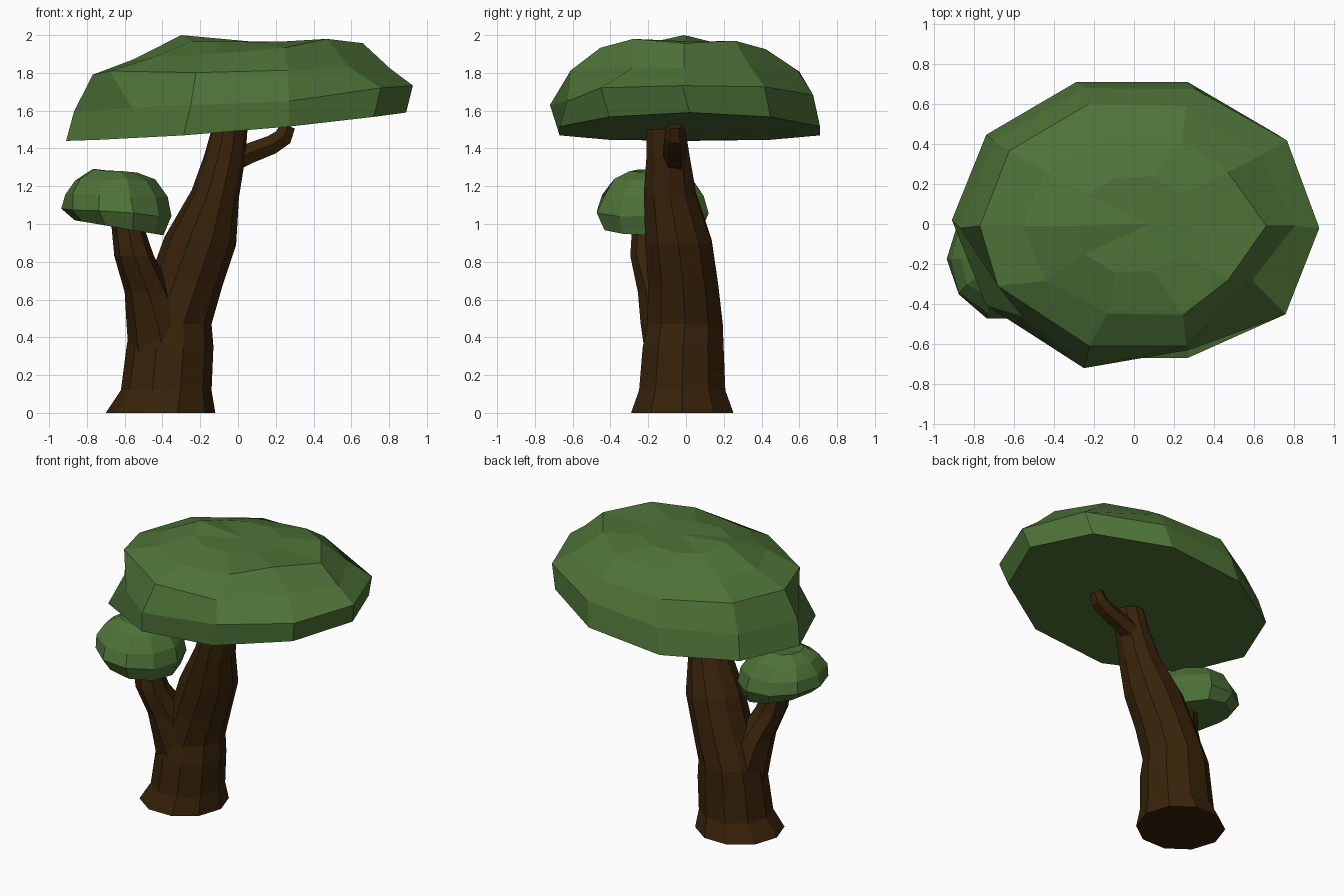
import bpy, bmesh, math, random
from mathutils import Vector

if "Cube" in bpy.data.objects:
    bpy.data.objects.remove(bpy.data.objects["Cube"])

random.seed(4)


def material(name, rgb):
    m = bpy.data.materials.new(name)
    m.diffuse_color = (*rgb, 1)
    m.use_nodes = True
    m.node_tree.nodes["Principled BSDF"].inputs["Base Color"].default_value = m.diffuse_color
    return m


GREEN = material("leaf green", (0.076, 0.172, 0.039))
BROWN = material("bark brown", (0.040, 0.0165, 0.003))


def finish(name, bm, mat):
    bmesh.ops.recalc_face_normals(bm, faces=bm.faces)
    mesh = bpy.data.meshes.new(name)
    bm.to_mesh(mesh)
    bm.free()
    mesh.materials.append(mat)
    ob = bpy.data.objects.new(name, mesh)
    bpy.context.collection.objects.link(ob)


def bridge(bm, loops):
    sides = len(loops[0])
    for lo, hi in zip(loops, loops[1:]):
        for k in range(sides):
            n = (k + 1) % sides
            bm.faces.new((lo[k], lo[n], hi[n], hi[k]))


def loft(name, rings, mat, sides=10, jitter=0.0, apex=None, bend=0.0, moves={}):
    """Rings are (cx, cy, z, rx, ry, z tilt along x); bend curves the first ring.
    Moves place single (ring, side) points."""
    bm = bmesh.new()
    loops = []
    for i, (cx, cy, z, rx, ry, tilt) in enumerate(rings):
        loop = []
        for k in range(sides):
            c, s = math.cos(math.tau * k / sides), math.sin(math.tau * k / sides)
            j = random.uniform(-jitter, jitter) if i else 0
            p = (cx + (rx + j) * c, cy + (ry + j) * s,
                 z + tilt * c + j * 0.6 + (0 if i else bend * c * c))
            loop.append(bm.verts.new(moves.get((i, k), p)))
        loops.append(loop)
    bridge(bm, loops)
    bm.faces.new(loops[0][::-1])
    if apex:
        tip = bm.verts.new(apex)
        for k in range(sides):
            bm.faces.new((loops[-1][k], loops[-1][(k + 1) % sides], tip))
    else:
        bm.faces.new(loops[-1])
    finish(name, bm, mat)


def tube(name, path, radii, mat, sides=6):
    """Branch swept along a path in the xz plane."""
    bm = bmesh.new()
    pts = [Vector(p) for p in path]
    loops = []
    for i, p in enumerate(pts):
        d = (pts[min(i + 1, len(pts) - 1)] - pts[max(i - 1, 0)]).normalized()
        u = Vector((0, 1, 0))
        v = d.cross(u)
        loops.append([bm.verts.new(p + radii[i] * (u * math.cos(math.tau * k / sides)
                                                   + v * math.sin(math.tau * k / sides)))
                      for k in range(sides)])
    bridge(bm, loops)
    bm.faces.new(loops[0])
    bm.faces.new(loops[-1])
    finish(name, bm, mat)


# Main trunk, flared at the foot and leaning right
loft("trunk", [
    (-0.41, -0.02, 0.00, 0.29, 0.285, 0),
    (-0.38, -0.02, 0.12, 0.24, 0.24, 0),
    (-0.36, -0.015, 0.35, 0.23, 0.225, 0),
    (-0.355, -0.005, 0.47, 0.215, 0.21, 0),
    (-0.28, -0.015, 0.68, 0.20, 0.195, 0),
    (-0.20, -0.04, 0.91, 0.19, 0.185, -0.02),
    (-0.12, -0.085, 1.16, 0.125, 0.145, -0.02),
    (-0.07, -0.095, 1.36, 0.11, 0.12, 0),
    (-0.045, -0.105, 1.50, 0.095, 0.108, 0)], BROWN)

# Left fork carrying the small crown
loft("left_fork", [
    (-0.40, -0.03, 0.33, 0.18, 0.19, 0),
    (-0.425, -0.05, 0.47, 0.165, 0.19, 0),
    (-0.475, -0.10, 0.64, 0.125, 0.155, 0),
    (-0.55, -0.18, 0.83, 0.105, 0.115, 0),
    (-0.585, -0.195, 0.99, 0.085, 0.09, 0)], BROWN, sides=8)

# Side branch under the large crown
tube("side_branch", [(-0.04, -0.06, 1.33), (0.05, -0.06, 1.37), (0.18, -0.06, 1.42),
                     (0.24, -0.06, 1.46), (0.265, -0.06, 1.52)],
     [0.068, 0.062, 0.058, 0.056, 0.045], BROWN)

# Large flat crown with a few dented corners
loft("large_crown", [
    (-0.01, 0.02, 1.49, 0.90, 0.725, 0.075),
    (0.03, -0.02, 1.665, 0.90, 0.735, 0.07),
    (0.02, -0.01, 1.81, 0.79, 0.635, 0.02),
    (0.055, -0.01, 1.915, 0.61, 0.46, 0.045),
    (0.00, 0.00, 1.965, 0.30, 0.25, 0.0)], GREEN, jitter=0.008,
    apex=(0.08, 0, 1.965), bend=0.025,
    moves={(1, 6): (-0.56, -0.46, 1.615), (2, 6): (-0.68, -0.31, 1.81),
           (1, 7): (-0.25, -0.72, 1.63), (1, 8): (0.27, -0.63, 1.65),
           (2, 1): (0.63, 0.34, 1.83), (2, 9): (0.59, -0.28, 1.83),
           (3, 9): (0.47, -0.28, 1.98), (3, 1): (0.47, 0.26, 1.97),
           (4, 5): (-0.30, -0.01, 2.0)})

# Small crown on the fork
loft("small_crown", [
    (-0.63, -0.175, 0.98, 0.235, 0.27, -0.04),
    (-0.645, -0.175, 1.06, 0.288, 0.305, -0.02),
    (-0.65, -0.175, 1.15, 0.27, 0.28, -0.01),
    (-0.655, -0.175, 1.235, 0.215, 0.21, 0),
    (-0.66, -0.175, 1.28, 0.12, 0.12, -0.01)], GREEN, jitter=0.008,
    apex=(-0.66, -0.175, 1.275))
